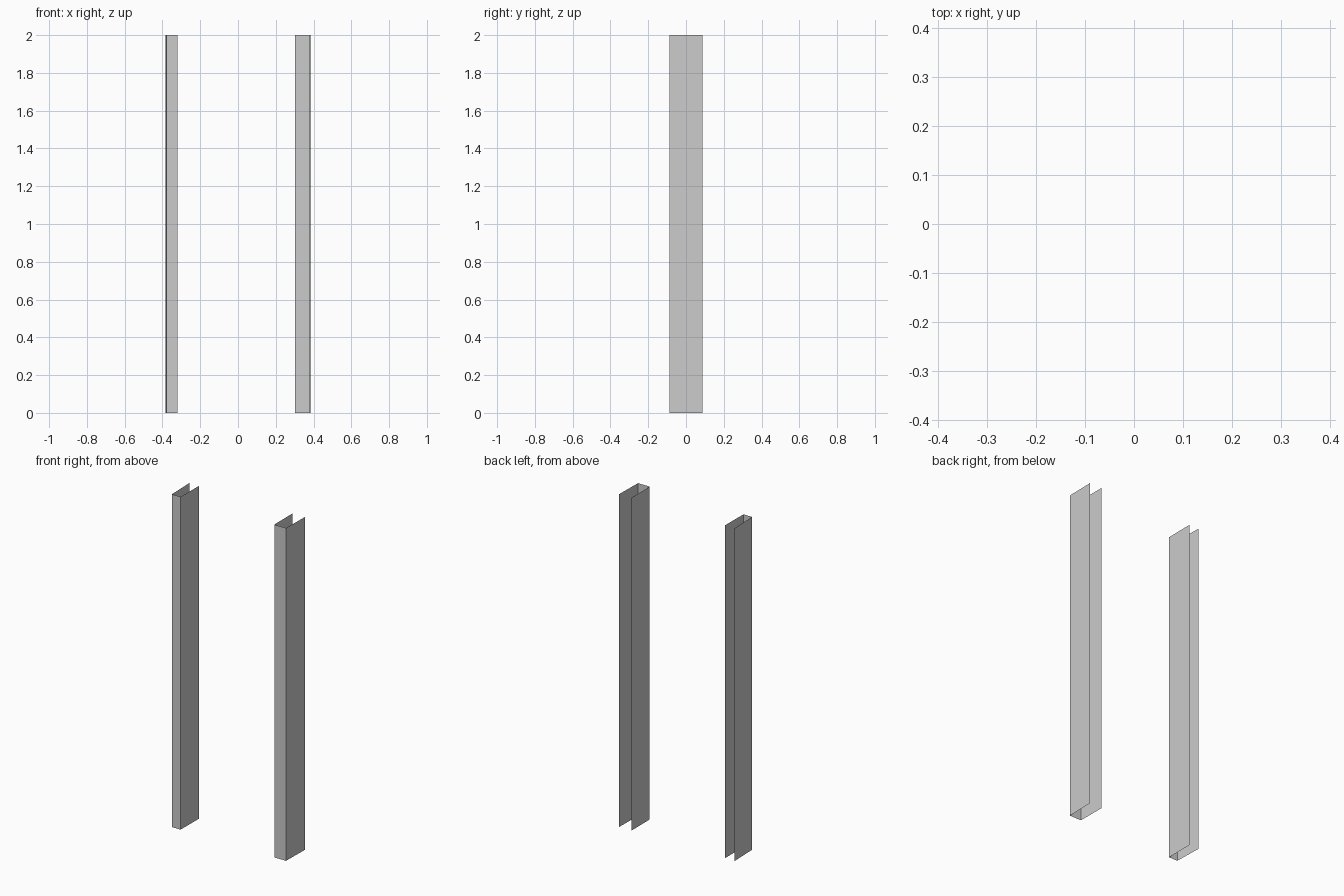
import bpy
import bmesh

if "Cube" in bpy.data.objects:
    bpy.data.objects.remove(bpy.data.objects["Cube"])

HEIGHT = 2.0


def channel(name, profile):
    """Open-backed sheet channel extruded upward from a plan profile."""
    bm = bmesh.new()
    low = [bm.verts.new((x, y, 0)) for x, y in profile]
    high = [bm.verts.new((x, y, HEIGHT)) for x, y in profile]
    for i in range(len(profile) - 1):
        bm.faces.new((low[i], low[i + 1], high[i + 1], high[i]))
    mesh = bpy.data.meshes.new(name)
    bm.to_mesh(mesh)
    bm.free()
    obj = bpy.data.objects.new(name, mesh)
    bpy.context.collection.objects.link(obj)
    return obj


# Narrow left channel, outer wall slightly splayed
channel("left_channel", [(-0.384, 0.087), (-0.379, -0.087),
                         (-0.321, -0.087), (-0.320, 0.087)])

# Wider right channel
channel("right_channel", [(0.301, 0.087), (0.302, -0.087),
                          (0.380, -0.087), (0.383, 0.087)])
